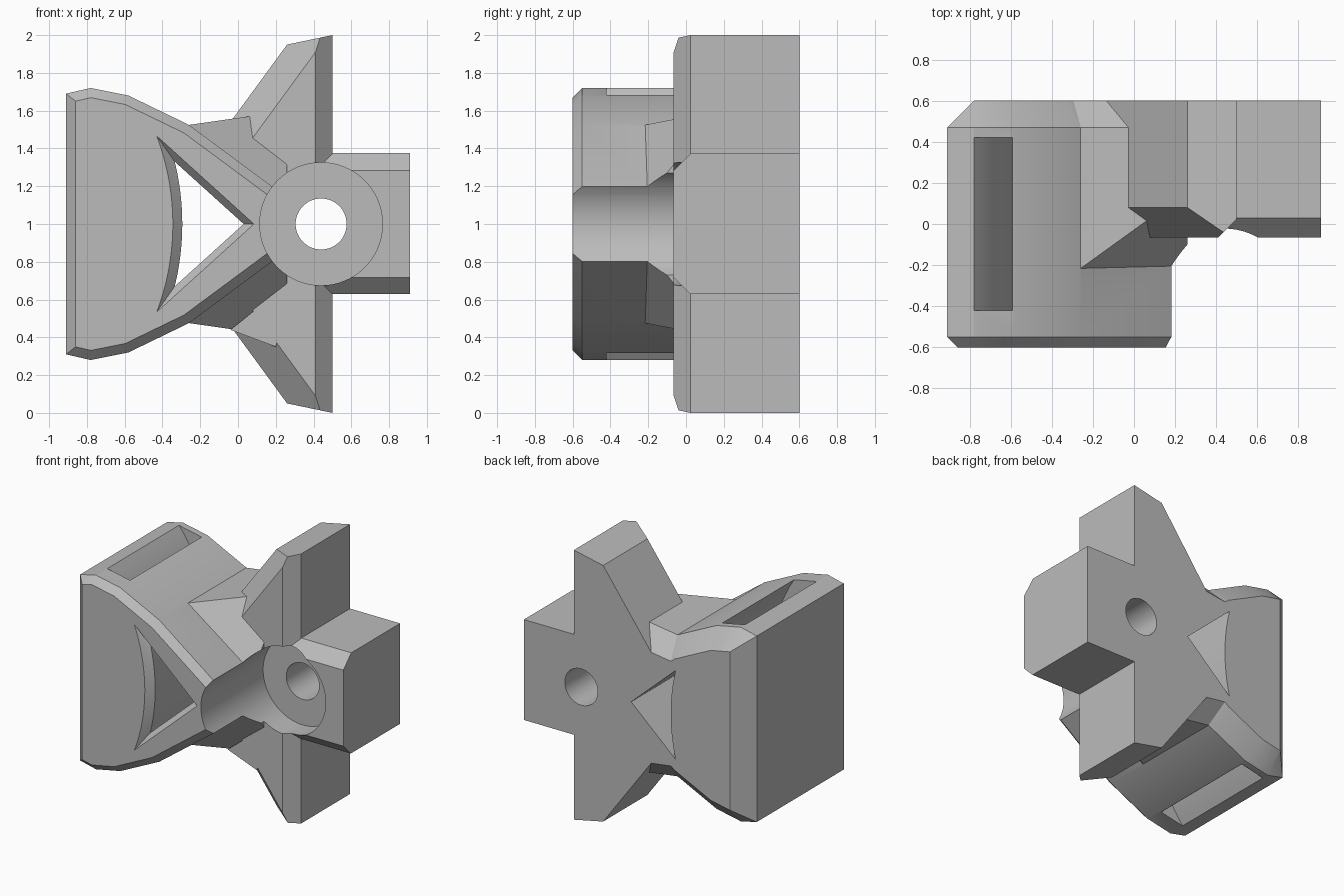
import bpy, bmesh
from math import sin, cos, pi, asin
from mathutils import Vector

old = bpy.data.objects.get("Cube")
if old:
    bpy.data.objects.remove(old, do_unlink=True)

grey = bpy.data.materials.new("light grey plastic")
grey.use_nodes = True
grey.diffuse_color = (0.5, 0.5, 0.5, 1)
grey.node_tree.nodes["Principled BSDF"].inputs["Base Color"].default_value = (0.5, 0.5, 0.5, 1)

BACK = 0.6      # rear face of the whole bracket
FACE = -0.065   # front face of the arms


def loft(name, sections, cuts=()):
    """Join matching (x, z) outlines placed at given y, then trim by planes."""
    bm = bmesh.new()
    rings = [[bm.verts.new((x, y, z)) for x, z in pts] for y, pts in sections]
    for a, b in zip(rings, rings[1:]):
        for i in range(len(a)):
            j = (i + 1) % len(a)
            bm.faces.new((a[i], a[j], b[j], b[i]))
    bm.faces.new(rings[0])
    bm.faces.new(rings[-1])
    for point, normal in cuts:
        geom = bm.verts[:] + bm.edges[:] + bm.faces[:]
        res = bmesh.ops.bisect_plane(bm, geom=geom, dist=1e-6, plane_co=point,
                                     plane_no=Vector(normal).normalized(), clear_outer=True)
        rim = [e for e in res["geom_cut"] if isinstance(e, bmesh.types.BMEdge)]
        bmesh.ops.holes_fill(bm, edges=rim, sides=0)
    bmesh.ops.recalc_face_normals(bm, faces=bm.faces)
    mesh = bpy.data.meshes.new(name)
    bm.to_mesh(mesh)
    bm.free()
    mesh.materials.append(grey)
    obj = bpy.data.objects.new(name, mesh)
    bpy.context.collection.objects.link(obj)
    return obj


def prism(name, pts, y0, y1, cuts=()):
    return loft(name, [(y0, pts), (y1, pts)], cuts)


def chamfer(a, b, y, side, centre):
    """45 degree plane along outline edge a-b at depth y; side -1 front, 1 back."""
    n = Vector((b[1] - a[1], a[0] - b[0])).normalized()
    if n.dot(Vector(a) - Vector(centre)) < 0:
        n = -n
    return (a[0], y, a[1]), (n.x, side, n.y)


def flip(pts):
    return [(x, 2 - z) for x, z in reversed(pts)]


def circle(r, n=64):
    return [(0.44 + r * cos(2 * pi * i / n), 1 + r * sin(2 * pi * i / n)) for i in range(n)]


def arc(r, a, n=24):
    """Arc shared by the strap slot and the window, bulging to the right."""
    return [(-1.675 + r * cos(a - 2 * a * i / n), 1 + r * sin(a - 2 * a * i / n))
            for i in range(n + 1)]


def combine(base, other, operation):
    mod = base.modifiers.new("join", 'BOOLEAN')
    mod.object, mod.operation, mod.solver = other, operation, 'EXACT'
    bpy.context.view_layer.objects.active = base
    bpy.ops.object.modifier_apply(modifier=mod.name)
    bpy.data.objects.remove(other, do_unlink=True)


# Deep head block with bevelled front rim and larger bevel at the back
top = [(-0.91, 1.69), (-0.78, 1.72), (-0.58, 1.68), (-0.26, 1.525), (0.26, 1.14)]
outline = top + flip(top)
mid = (-0.4, 1)
cuts = []
for i in range(len(outline)):
    a, b = outline[i], outline[(i + 1) % len(outline)]
    if a[0] == b[0] == 0.26:
        continue
    cuts += [chamfer(a, b, -0.55, -1, mid), chamfer(a, b, 0.47, 1, mid)]
body = prism("bracket_body", outline, -0.6, BACK, cuts)

# Neck web that flares from the head out to the arms
web = [(-0.4, 1.505), (0.06, 1.57), (0.26, 1.45)]
cuts = [((-0.24, -0.2, 1 + s * 0.53), (0.61, -1, s * 0.79)) for s in (1, -1)]
for pts in (web, flip(web)):
    a, b = (pts[0], pts[1]) if pts is web else (pts[2], pts[1])
    cuts.append(chamfer(a, b, 0.47, 1, mid))
parts = [prism("neck_web", web + flip(web), -0.25, BACK, cuts)]

# Upper and lower arms, chamfered along both front edges
arm = [(0.5, 2), (0.26, 1.95), (-0.15, 1.39), (0, 1), (0.5, 1)]
for name, pts in (("upper_arm", arm), ("lower_arm", flip(arm))):
    s = 1 if name == "upper_arm" else -1
    tip, low = (0.26, 1 + s * 0.95), (-0.15, 1 + s * 0.39)
    inside = (0.3, 1 + s * 0.4)
    cuts = [((0.5, 0.025, 1), (1, -1, 0)), chamfer(tip, low, 0.08, -1, inside)]
    parts.append(prism(name, pts, FACE, BACK, cuts))

# Small corner filling the root of the lower arm
parts.append(prism("lower_gusset", [(-0.04, 0.44), (0.2, 0.35), (0.26, 0.6), (0.16, 0.6)], FACE, 0.3))

# Side arm, chamfered above and below
side = [(0.2, 0.63), (0.91, 0.63), (0.91, 1.375), (0.2, 1.375)]
cuts = [((0.5, 0.025, 1 + s * 0.372), (0, -1, s)) for s in (1, -1)]
parts.append(prism("side_arm", side, FACE, BACK, cuts))

for part in parts:
    combine(body, part, 'UNION')

# Round recess and bolt hole
combine(body, prism("recess_cutter", circle(0.325), -1, 0.13), 'DIFFERENCE')
combine(body, prism("bolt_cutter", circle(0.135), -1, 1), 'DIFFERENCE')

# Curved strap slot running from top to bottom
slot = arc(1.28, 0.75) + arc(1.15, -0.75)
combine(body, prism("strap_cutter", slot, -0.42, 0.42), 'DIFFERENCE')

# Triangular window with a chamfered front rim
wide = arc(1.325, asin(0.48 / 1.325)) + [(0.09, 1)]
narrow = arc(1.38, asin(0.33 / 1.38)) + [(0.03, 1)]
window = loft("window_cutter", [(-0.605, wide), (-0.55, narrow), (1, narrow)])
combine(body, window, 'DIFFERENCE')

bpy.ops.object.select_all(action='DESELECT')
body.select_set(True)
bpy.context.view_layer.objects.active = body
bpy.ops.object.shade_smooth_by_angle(angle=0.4)
